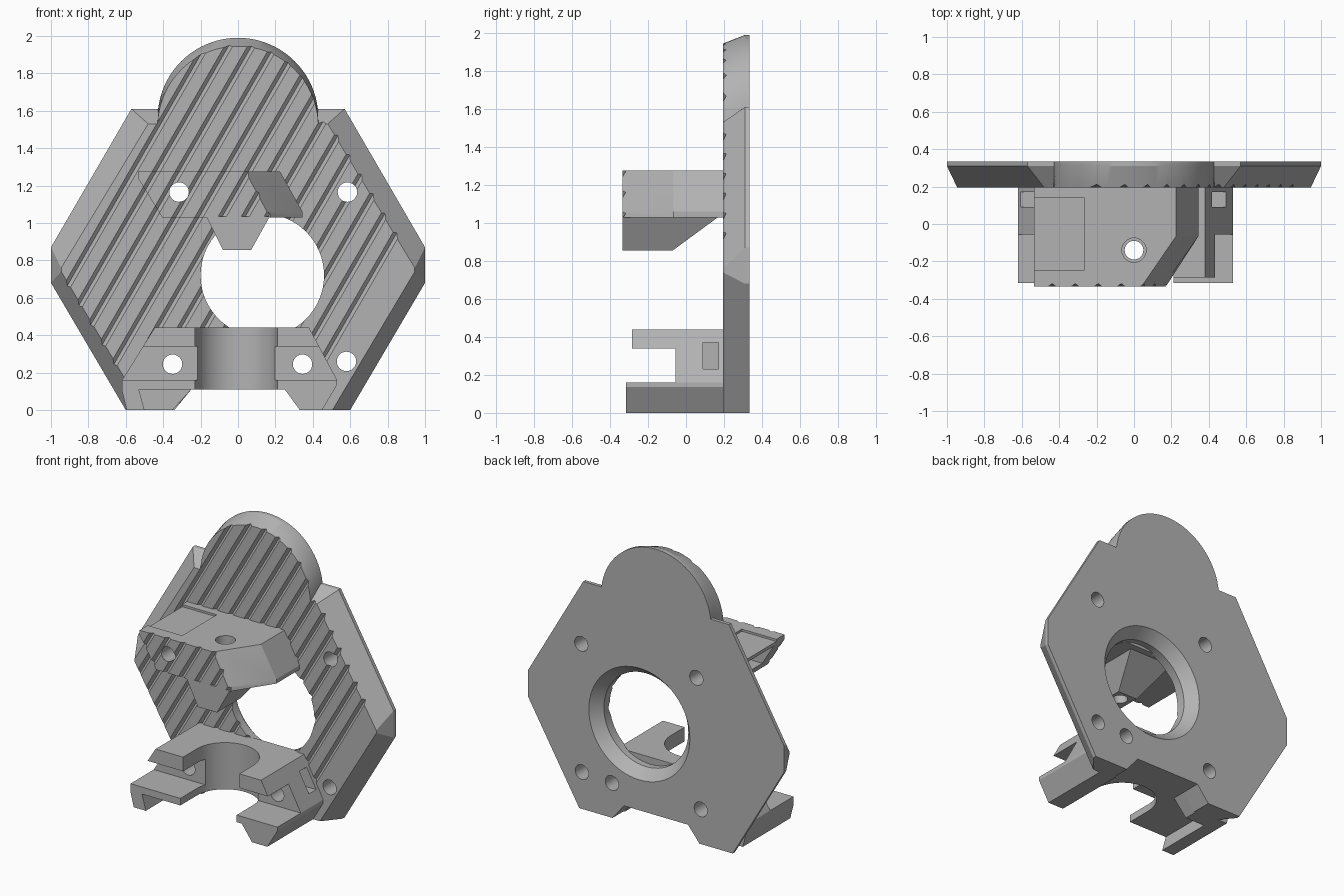
import bpy, bmesh, math
from mathutils import Matrix, Vector

if "Cube" in bpy.data.objects:
    bpy.data.objects.remove(bpy.data.objects["Cube"])

grey = bpy.data.materials.new("plain grey")
grey.use_nodes = True
grey.diffuse_color = (0.45, 0.45, 0.45, 1)
grey.node_tree.nodes["Principled BSDF"].inputs["Base Color"].default_value = (0.45, 0.45, 0.45, 1)


def loft(bm, loops):
    """Closed solid through matching rings of points."""
    rings = [[bm.verts.new(p) for p in ring] for ring in loops]
    n = len(rings[0])
    for a, b in zip(rings, rings[1:]):
        for i in range(n):
            bm.faces.new((a[i], a[(i + 1) % n], b[(i + 1) % n], b[i]))
    bm.faces.new(rings[0])
    bm.faces.new(rings[-1])


def at_y(points, y):
    return [(x, y, z) for x, z in points]


def box(bm, x0, x1, y0, y1, z0, z1):
    rect = [(x0, z0), (x1, z0), (x1, z1), (x0, z1)]
    loft(bm, [at_y(rect, y0), at_y(rect, y1)])


def circle(cx, cy, r, n):
    return [(cx + r * math.cos(math.tau * i / n), cy + r * math.sin(math.tau * i / n)) for i in range(n)]


def make(name, build):
    bm = bmesh.new()
    build(bm)
    bmesh.ops.recalc_face_normals(bm, faces=bm.faces)
    mesh = bpy.data.meshes.new(name)
    bm.to_mesh(mesh)
    bm.free()
    mesh.materials.append(grey)
    obj = bpy.data.objects.new(name, mesh)
    bpy.context.scene.collection.objects.link(obj)
    return obj


def cut(obj, build):
    """Subtract a solid and bake the result."""
    cutter = make("cutter", build)
    cutter.hide_render = True
    mod = obj.modifiers.new("cut", "BOOLEAN")
    mod.operation = "DIFFERENCE"
    mod.solver = "EXACT"
    mod.object = cutter
    deps = bpy.context.evaluated_depsgraph_get()
    mesh = bpy.data.meshes.new_from_object(obj.evaluated_get(deps))
    obj.modifiers.clear()
    obj.data = mesh
    bpy.data.objects.remove(cutter)


def grooves(face_y):
    """Slanted V grooves across a front face."""
    along = Vector((0.5, 0, math.sqrt(0.75)))
    across = Vector((along.z, 0, -0.5))

    def build(bm):
        for k in range(-11, 13):
            mid = Vector((-0.44 + 0.123 * k, face_y, 1.27))
            ring = [mid + across * u + Vector((0, d, 0)) for u, d in ((-0.03, -0.01), (0.03, -0.01), (0, 0.017))]
            loft(bm, [[p + along * s for p in ring] for s in (-2.5, 2.5)])
    return build


def bores(centres):
    """Screw holes running front to back."""
    def build(bm):
        for x, z in centres:
            ring = circle(x, z, 0.052, 24)
            loft(bm, [at_y(ring, -0.6), at_y(ring, 0.6)])
    return build


UPPER_LEFT = (-0.315, 1.165)
CLAMP_HOLES = [(-0.35, 0.245), (0.345, 0.245)]
PLATE_HOLES = CLAMP_HOLES + [UPPER_LEFT, (0.585, 1.165), (0.58, 0.26)]


# Back plate with bevelled rim and domed top
def outline(corners, dome_z, start):
    half = list(corners)
    steps = 20
    for i in range(steps):
        a = math.radians(start + (90 - start) * i / (steps - 0.5))
        half.append((0.43 * math.cos(a), dome_z + 0.43 * math.sin(a)))
    return half + [(-x, z) for x, z in reversed(half)]


def plate_body(bm):
    foot = [(0.25, 0.11), (0.34, 0)]
    rear = outline(foot + [(0.6, 0), (1, 0.68), (1, 0.87), (0.57, 1.61)], 1.56, 6.7)
    front = outline(foot + [(0.505, 0), (0.945, 0.74), (0.945, 0.76), (0.48, 1.53)], 1.515, 2)
    loft(bm, [at_y(rear, 0.335), at_y(rear, 0.31), at_y(front, 0.195)])


def main_hole(bm):
    stations = [(0.1, 0.33), (0.26, 0.33), (0.335, 0.395), (0.36, 0.417)]
    loft(bm, [at_y(circle(0.13, 0.72, r, 64), y) for y, r in stations])


plate = make("back_plate", plate_body)
cut(plate, grooves(0.195))
cut(plate, main_hole)
cut(plate, bores(PLATE_HOLES))


# Upper arm: block with one angled corner
def arm_body(bm):
    left = [(-0.535, 1.275), (-0.535, 1.24), (-0.405, 1.03)]
    front = left + [(0.17, 1.03), (0.155, 1.06), (0.04, 1.275)]
    rear = left + [(0.345, 1.03), (0.345, 1.06), (0.225, 1.275)]
    loft(bm, [at_y(front, -0.335), at_y(rear, -0.065), at_y(rear, 0.215)])


# Tapered lip below the arm, sloped at the rear
def lip_body(bm):
    ring = [(-0.17, 1.035), (-0.08, 0.855), (0.07, 0.855), (0.17, 1.035)]
    rear = [(x, -0.07 if z < 1 else 0.175, z) for x, z in ring]
    loft(bm, [at_y(ring, -0.335), rear])


def arm_pockets(bm):
    box(bm, -0.7, -0.265, -0.245, 0.14, 1.26, 1.4)
    box(bm, -0.7, -0.33, -0.22, 0.12, 1.09, 1.235)


def screw_bore(bm):
    stations = [(0.8, 0.05), (1.1, 0.05), (1.1001, 0.065), (1.4, 0.065)]
    loft(bm, [[(x, y, z) for x, y in circle(0, -0.14, r, 32)] for z, r in stations])


arm = make("upper_arm", arm_body)
lip = make("arm_lip", lip_body)
cut(arm, grooves(-0.335))
cut(arm, arm_pockets)
cut(arm, bores([UPPER_LEFT]))
for part in (arm, lip):
    cut(part, screw_bore)


# Lower clamp with forked jaws
def clamp_body(bm):
    ring = [(-0.595, 0), (-0.35, 0), (-0.25, 0.11), (0.25, 0.11), (0.33, 0), (0.45, 0),
            (0.53, 0.135), (0.53, 0.16), (0.38, 0.44), (-0.445, 0.44), (-0.62, 0.16), (-0.62, 0.1)]
    loft(bm, [at_y(ring, -0.315), at_y(ring, 0.215)])


def jaw_slot(bm):
    box(bm, -1, 1, -0.5, -0.055, 0.16, 0.34)


def jaw_setback(bm):
    box(bm, -1, 1, -0.5, -0.285, 0.2, 0.6)


def round_channel(bm):
    cx, cy, r = -0.01, -0.13, 0.22
    arc = [(cx + r * math.cos(math.pi * i / 32), cy + r * math.sin(math.pi * i / 32)) for i in range(33)]
    ring = arc + [(cx - r, -0.6), (cx + r, -0.6)]
    loft(bm, [[(x, y, z) for x, y in ring] for z in (0.05, 0.6)])


def hook_recess(bm):
    ring = [(-0.5, -0.05), (-0.5, 0), (-0.53, 0.11), (-0.2, 0.11), (-0.2, -0.05)]
    loft(bm, [at_y(ring, -0.5), at_y(ring, 0.1)])


def nut_slots(bm):
    box(bm, 0.29, 0.7, 0.09, 0.17, 0.23, 0.37)
    box(bm, -0.7, -0.3, 0.09, 0.17, 0.18, 0.31)


clamp = make("lower_clamp", clamp_body)
for shape in (jaw_slot, jaw_setback, round_channel, hook_recess, nut_slots, bores(CLAMP_HOLES)):
    cut(clamp, shape)

# Smooth the curved walls, keep edges crisp
bpy.ops.object.select_all(action="DESELECT")
for part in (plate, arm, lip, clamp):
    part.select_set(True)
bpy.context.view_layer.objects.active = plate
bpy.ops.object.shade_smooth_by_angle(angle=math.radians(20))
